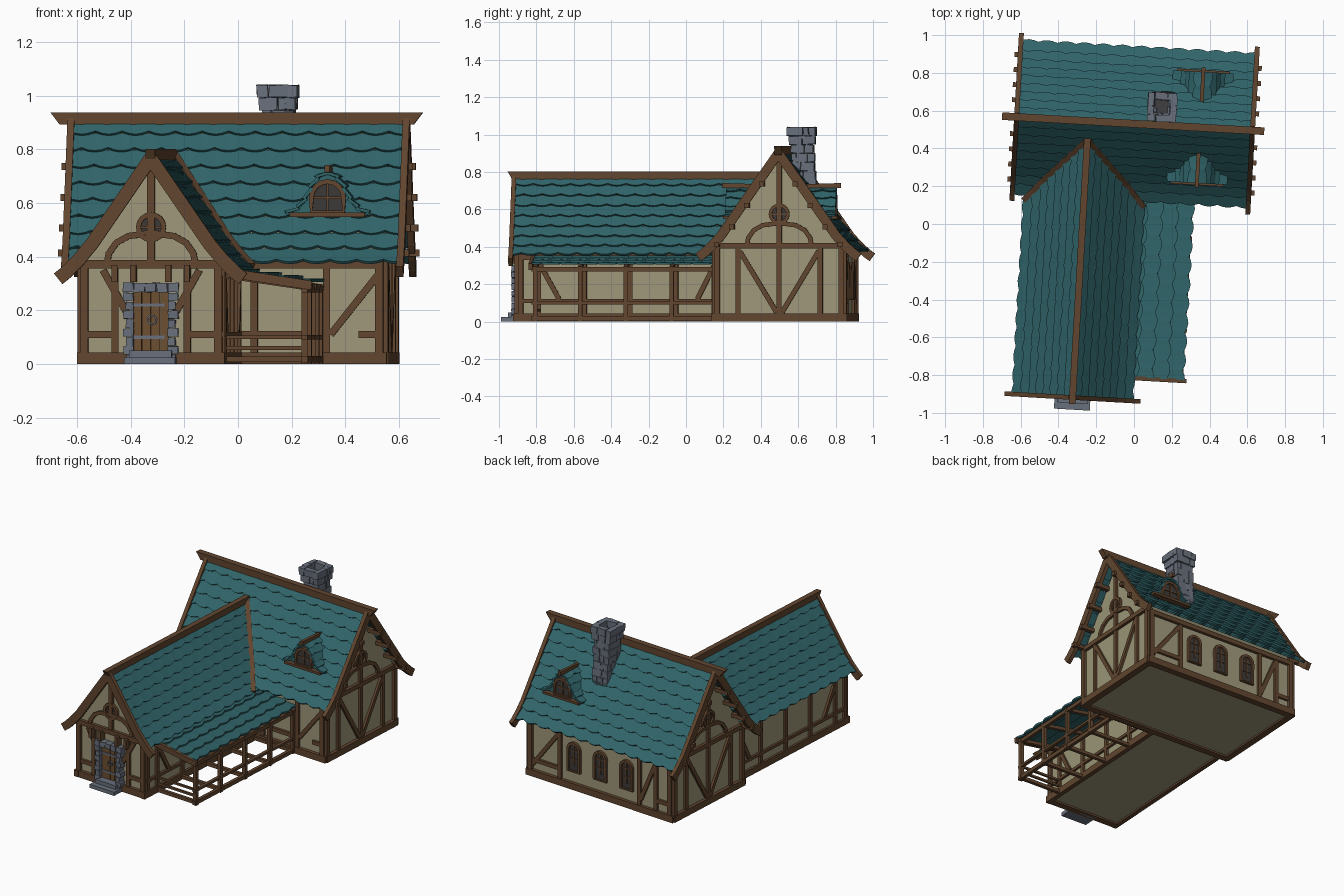
import bpy, bmesh, math, random
from mathutils import Vector as V, Matrix

if "Cube" in bpy.data.objects:
    bpy.data.objects.remove(bpy.data.objects["Cube"])

random.seed(4)
X, Y, Z = V((1, 0, 0)), V((0, 1, 0)), V((0, 0, 1))
WOOD, WALL, TEAL = (.12, .06, .028), (.34, .31, .19), (.03, .13, .145)
STONE, GLASS, DOOR = (.14, .16, .2), (.045, .04, .04), (.15, .075, .03)
PARTS = {}


def part(name, col):
    return PARTS.setdefault(name, (bmesh.new(), col))[0]


def link_rings(bm, rings, closed=False):
    m = len(rings[0])
    pairs = list(zip(rings, rings[1:])) + ([(rings[-1], rings[0])] if closed else [])
    for a, b in pairs:
        for i in range(m):
            bm.faces.new((a[i], a[(i + 1) % m], b[(i + 1) % m], b[i]))
    if not closed:
        bm.faces.new(rings[0])
        bm.faces.new(rings[-1])


def sweep(bm, pts, w, t, n, closed=False, jit=0):
    """Rectangular section (w across, t along n) along a path."""
    pts, rings, c = [V(p) for p in pts], [], len(pts)
    for i, p in enumerate(pts):
        a = pts[i - 1] if i or closed else p
        b = pts[(i + 1) % c] if i < c - 1 or closed else p
        d = (b - a).normalized()
        s = d.cross(n).normalized()
        m = s.cross(d)
        rings.append([bm.verts.new(p + s * w / 2 * u + m * t / 2 * v + V([random.uniform(-jit, jit) for _ in '123']))
                      for u, v in ((-1, -1), (1, -1), (1, 1), (-1, 1))])
    link_rings(bm, rings, closed)


def box(bm, lo, hi, jit=0):
    lo, hi = V(lo), V(hi)
    c, s = (lo + hi) / 2, hi - lo
    sweep(bm, [c - X * s.x / 2, c + X * s.x / 2], s.y, s.z, Z, jit=jit)


class Face:
    """A wall plane: u along the wall, z up, d outward."""
    def __init__(self, o, u, n):
        self.o, self.u, self.n = V(o), u, n

    def p(self, u, z, d=0):
        return self.o + self.u * u + Z * z + self.n * d

    def bar(self, pts, w=.026, t=.03, d=0, closed=False, name='timber_frame', col=WOOD):
        sweep(part(name, col), [self.p(u, z, d) for u, z in pts], w, t, self.n, closed)

    def plate(self, pts, d0, d1, name, col):
        bm = part(name, col)
        link_rings(bm, [[bm.verts.new(self.p(u, z, d)) for u, z in pts] for d in (d0, d1)])

    def window(self, pts, u, z, h, top):
        self.plate(pts, 0, .006, 'window_glass', GLASS)
        self.bar(pts, .018, .036, 0, True, 'window_frames')
        self.bar([(u, z - h), (u, top)], .008, .024, name='window_frames')
        self.bar([(u - h, z), (u + h, z)], .008, .024, name='window_frames')


def arc(u, z, r, a0, a1, n):
    return [(u + r * math.cos(math.radians(a0 + (a1 - a0) * i / n)),
             z + r * math.sin(math.radians(a0 + (a1 - a0) * i / n))) for i in range(n + 1)]


def arch(u, z0, zs, h):
    return [(u + h, z0)] + arc(u, zs, h, 0, 180, 8) + [(u - h, z0)]


# roof profiles: (distance from ridge, height)
MAIN = [(0, .91), (.31, .465), (.36, .41), (.405, .37)]
WING = [(0, .775), (.22, .455), (.27, .395), (.315, .35)]
RX, RY = -.272, .53      # wing ridge x, main ridge y


def length(prof):
    return sum(math.dist(a, b) for a, b in zip(prof, prof[1:]))


def at(prof, t):
    s = t * length(prof)
    for a, b in zip(prof, prof[1:]):
        l = math.dist(a, b)
        if s <= l or b == prof[-1]:
            k, du, dz = s / l, (b[0] - a[0]), (b[1] - a[1])
            return a[0] + du * k, a[1] + dz * k, -dz / l, du / l
        s -= l


def off_at(prof, z):
    for a, b in zip(prof, prof[1:]):
        if z >= b[1] or b == prof[-1]:
            return a[0] + (b[0] - a[0]) * (z - a[1]) / (b[1] - a[1])


def tiles(name, prof, rows, a0, a1, place, clamp=lambda a, z: a, tile=.1):
    """Overlapping courses with scalloped lower edges."""
    bm, L = part(name, TEAL), length(prof)
    n = max(4, round((a1 - a0) / tile * 4))
    for r in range(rows):
        rings = []
        for k in range(n + 1):
            notch = min(.016, L / rows * .2) * (1, .3, 0, .3)[(k + 2 * r) % 4]
            t0, t1, ring = max(0, (r - .15) / rows), (r + 1) / rows - notch / L, []
            for t, l in ((t0, .003), (t1, .015), (t1, .003), (t0, -.009)):
                o, z, nu, nz = at(prof, t)
                o, z = o + nu * l, z + nz * l
                ring.append(bm.verts.new(place(o, clamp(k / n * (a1 - a0) + a0, z), z)))
            rings.append(ring)
        link_rings(bm, rings)


# walls, closed below as floors
R, L_ = Face((.53, RY, 0), Y, X), Face((-.585, RY, 0), Y, -X)
F, B = Face((0, .19, 0), X, -Y), Face((0, .87, 0), X, Y)
WF = Face((RX, -.9, 0), X, -Y)
R.plate([(-.34, .012), (.34, .012), (.34, .4), (0, .885), (-.34, .4)], 0, -1.115, 'main_walls', WALL)
WF.plate([(-.26, .012), (.26, .012), (.26, .36), (0, .75), (-.26, .36)], 0, -1.1, 'wing_walls', WALL)


def gable(f, half, beam, apex, win, k):
    f.bar([(-half - .015, .022), (half + .015, .022)], .044, .045)
    f.bar([(-half, beam), (half, beam)], .03, .04)
    f.bar([(0, beam), (0, apex)], .028)
    f.window(arc(0, win, .047, 0, 337.5, 15), 0, win, .045, win + .045)
    for s in (-1, 1):
        f.bar([(s * half, .02), (s * half, beam)], .03, .04)
        f.bar([(s * u * k, beam + h * k) for u, h in ((.165, 0), (.158, .04), (.13, .08), (.085, .105), (.01, .115))], .024)


# main gables: V braces, bargeboards, purlin ends
for f in (R, L_):
    gable(f, .333, .405, .87, .575, 1.05)
    f.bar([(0, .03), (0, .4)])
    for s in (-1, 1):
        f.bar([(s * .22, .03), (s * .22, .4)])
        f.bar([(s * .21, .375), (s * .015, .05)])
        f.bar([(s * o, z - .008) for o, z in MAIN + [(.43, .352)]], .05, .026, .068, name='bargeboards')
        for o in (.09, .17, .25, .33):
            z = at(MAIN, o / .405)[1] if o > .31 else .91 - 1.435 * o
            sweep(part('purlin_ends', WOOD), [f.p(s * o, z - .045, -.02), f.p(s * o, z - .045, .098)], .026, .026, Z)

# main front and back framing
for f in (F, B):
    f.bar([(-.6, .022), (.545, .022)], .044, .045)
    f.bar([(-.585, .372), (.53, .372)], .03, .04)
    for u in (-.57, .517):
        f.bar([(u, .02), (u, .38)], .03, .04)
for u in (.05, .32):
    F.bar([(u, .02), (u, .37)])
F.bar([(.335, .11), (.51, .33)])
F.bar([(0, .11), (.32, .11)])
F.bar([(.44, .11), (.52, .11)])
for u in (.29, -.33, -.46):
    B.bar([(u, .02), (u, .37)])
B.bar([(.3, .34), (.5, .08)])
B.bar([(-.34, .08), (-.45, .34)])
B.bar([(.29, .11), (.52, .11)])
B.bar([(-.46, .11), (-.57, .11)])
for u in (.18, -.025, -.23):
    B.window(arch(u, .12, .265, .043), u, .2, .043, .3)
    B.bar([(u - .043, .26), (u + .043, .26)], .008, .024, name='window_frames')

# wing front framing and bargeboards
gable(WF, .25, .372, .74, .51, 1)
for s in (-1, 1):
    WF.bar([(s * .135, .02), (s * .135, .37)])
    WF.bar([(s * .18, .35), (s * .09, .19)])
    WF.bar([(s * .135, .11), (s * .25, .11)])
    WF.bar([(s * o, z - .008) for o, z in WING + [(.345, .326)]], .05, .024, .036, name='bargeboards')
    for u in (.065, .135):
        WF.bar([(s * u, .305), (s * u, .37)], .022, .05, .02, name='brackets')

# wing side framing
for f in (Face((RX - .26, 0, 0), Y, -X), Face((RX + .26, 0, 0), Y, X)):
    f.bar([(-.925, .022), (.18, .022)], .044, .03)
    f.bar([(-.9, .345), (.19, .345)], .03)
    f.bar([(-.9, .11), (.18, .11)], .02)
    for u in (-.885, -.79, -.545, -.3, -.055, .165):
        f.bar([(u, .02), (u, .345)])
    f.bar([(-.78, .3), (-.68, .12)])
    f.bar([(.15, .3), (.06, .12)])

# door, stone surround, steps
for i in range(4):
    WF.bar([(-.051 + i * .034, .045), (-.051 + i * .034, .275)], .032, .02, .006, name='door', col=DOOR)
for z in (.1, .22):
    WF.bar([(-.065, z), (.05, z)], .012, .03, .006, name='door_hinges', col=STONE)
WF.bar(arc(.005, .165, .016, 0, 330, 11), .006, .01, .024, True, 'door_ring', STONE)
st = part('door_surround', STONE)
for s in (-1, 1):
    for i in range(8):
        w = .038 if i % 2 else .028
        c = RX + s * (.064 + w / 2)
        box(st, (c - w / 2, -.945, .004 + i * .033), (c + w / 2, -.89, .034 + i * .033), .002)
for i in range(5):
    box(st, (RX - .104 + i * .042, -.945, .268), (RX - .064 + i * .042, -.89, .302), .002)
box(part('steps', STONE), (RX - .095, -1.0, 0), (RX + .095, -.9, .025))
box(part('steps', STONE), (RX - .08, -.965, .025), (RX + .08, -.9, .05))

# tiled roofs
for s in (-1, 1):
    tiles('main_roof', MAIN, 9, -.66, .585, lambda o, a, z: V((a, RY + s * o, z)))
    tiles('wing_roof', WING, 8, -.93, .46, lambda o, a, z: V((RX + s * o, a, z)),
          lambda a, z: min(a, RY + .03 - off_at(MAIN, z)))
    pts = []
    for o, z in WING:
        pts.append((RX + s * o, RY - off_at(MAIN, z) - .006, z + .012))
    sweep(part('valley_beams', WOOD), pts, .03, .03, Z)
tiles('lean_to_roof', [(-.01, .35), (.315, .302)], 4, -.81, .2, lambda o, a, z: V((o, a, z)))

# ridge beams with raked ends
Face((0, RY, 0), X, Y).plate([(-.73, .938), (.66, .938), (.625, .892), (-.695, .892)], -.02, .02, 'main_ridge', WOOD)
Face((RX, 0, 0), Y, X).plate([(-.97, .802), (.455, .802), (.455, .76), (-.945, .76)], -.018, .018, 'wing_ridge', WOOD)

# lean-to frame
LF = Face((.295, 0, 0), Y, X)
for z, w in ((.018, .026), (.1, .016), (.28, .026)):
    LF.bar([(-.81, z), (.18, z)], w, .022, name='lean_to_frame')
for y in (-.79, -.55, -.305, -.06, .165):
    LF.bar([(y, 0), (y, .29)], .024, .024, name='lean_to_frame')
    for z0, z1 in ((.018, .018), (.332, .285)):
        sweep(part('lean_to_frame', WOOD), [(-.01, y, z0), (.31, y, z1)], .022, .022, Z)
for z in (.06, .1):
    sweep(part('lean_to_frame', WOOD), [(0, -.79, z), (.295, -.79, z)], .014, .014, Z)
sweep(part('lean_to_frame', WOOD), [(0, -.815, .342), (.322, -.815, .293)], .022, .034, Z)

# dormers, front and back
BELL = [(0, .715), (.035, .695), (.066, .65), (.082, .61), (.11, .58), (.155, .558)]
for s in (-1, 1):
    D = Face((.32, RY + s * .275, 0), X, s * Y)
    for m in (-1, 1):
        tiles('dormer_roofs', BELL, 5, .12, .295, lambda o, a, z: V((.32 + m * o, RY + s * a, z)),
              lambda a, z: max(a, min(.29, off_at(MAIN, z) - .03)))
    D.plate([(-u, z - .004) for u, z in BELL[:0:-1]] + [(u, z - .004) for u, z in BELL], 0, -.02, 'dormer_fronts', TEAL)
    D.window(arch(.0, .565, .62, .06), 0, .62, .06, .68)
    D.bar([(-.14, .557), (.14, .557)], .016, .04, .01, name='dormer_sills')
    sweep(part('dormer_ridges', WOOD), [(.32, RY + s * .318, .728), (.32, RY + s * .13, .722)], .02, .026, Z)

# chimney: pinwheel stone courses
ch, z = part('chimney', STONE), .62
for i in range(9):
    h = .076 if i == 8 else .068 if i == 7 else .06
    c, t = V((.114, .65 - .025 * i / 8, z + .0225)), .036
    for k in range(4):
        rot = Matrix.Rotation(math.radians(90 * k), 3, 'Z')
        cut = random.uniform(-.035, .015)
        for a, b in ((-h, cut - .001), (cut + .001, h - t)):
            y = -h + t / 2 + random.uniform(-.004, .004)
            sweep(ch, [c + rot @ V((a, y, 0)), c + rot @ V((b, y, 0))], t, .045, Z, jit=.003)
    z += .0468
box(part('flue', (.05, .05, .055)), (.07, .585, .65), (.158, .675, .98))

# finish: whole house is turned slightly on its plot
turn = Matrix.Rotation(math.radians(-3.3), 4, 'Z')
mats = {}
for name, (bm, col) in PARTS.items():
    if 'roof' in name:
        bmesh.ops.remove_doubles(bm, verts=bm.verts, dist=1e-5)
    bmesh.ops.recalc_face_normals(bm, faces=bm.faces)
    bm.transform(turn)
    me = bpy.data.meshes.new(name)
    bm.to_mesh(me)
    bm.free()
    if col not in mats:
        mats[col] = bpy.data.materials.new('paint_%d' % len(mats))
        mats[col].diffuse_color = (*col, 1)
    me.materials.append(mats[col])
    bpy.context.collection.objects.link(bpy.data.objects.new(name, me))

for m in bpy.data.materials:
    if m.users and not m.is_grease_pencil:
        m.use_nodes = True
        m.node_tree.nodes["Principled BSDF"].inputs["Base Color"].default_value = m.diffuse_color
